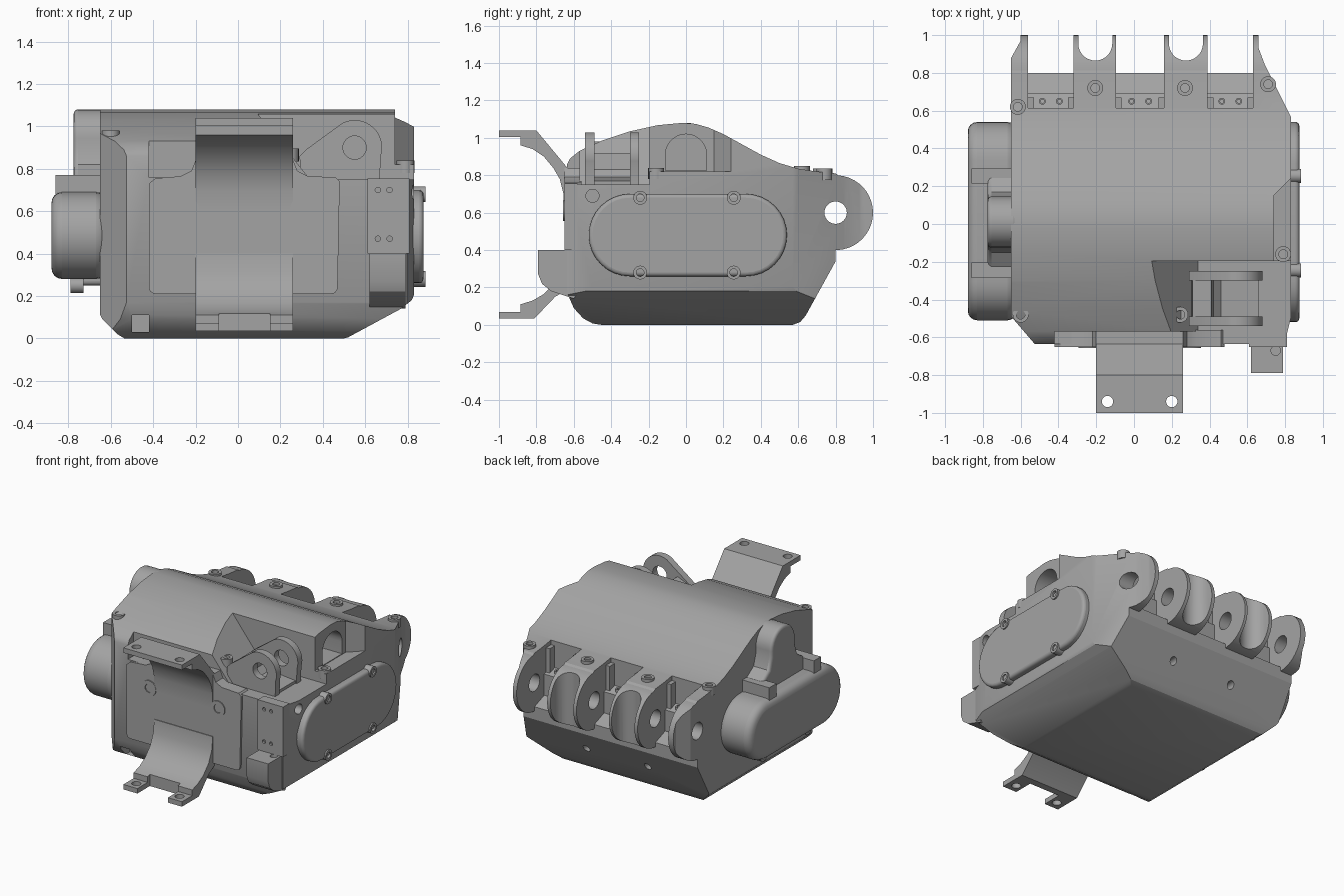
import bpy, bmesh, math
from mathutils import Vector, Matrix

cube = bpy.data.objects.get("Cube")
if cube:
    bpy.data.objects.remove(cube, do_unlink=True)

grey = bpy.data.materials.new("plain grey")
grey.use_nodes = True
COLOUR = (0.37, 0.37, 0.37, 1)
grey.diffuse_color = COLOUR
grey.node_tree.nodes["Principled BSDF"].inputs["Base Color"].default_value = COLOUR


def arc(cx, cy, r, a0, a1, n=14):
    angles = [math.radians(a0 + (a1 - a0) * i / n) for i in range(n + 1)]
    return [(cx + r * math.cos(a), cy + r * math.sin(a)) for a in angles]


def rect(u0, u1, v0, v1):
    return [(u0, v0), (u1, v0), (u1, v1), (u0, v1)]


def circle(cx, cy, r, n=24):
    return arc(cx, cy, r, 0, 360, n)[:-1]


def add(name, bm):
    bmesh.ops.recalc_face_normals(bm, faces=bm.faces)
    mesh = bpy.data.meshes.new(name)
    bm.to_mesh(mesh)
    bm.free()
    mesh.materials.append(grey)
    obj = bpy.data.objects.new(name, mesh)
    bpy.context.collection.objects.link(obj)
    return obj


def prism(name, axis, outline, a, b):
    """Extrude a 2D outline along an axis, from a to b."""
    place = {"x": lambda u, v, t: (t, u, v),
             "y": lambda u, v, t: (u, t, v),
             "z": lambda u, v, t: (u, v, t)}[axis]
    bm = bmesh.new()
    face = bm.faces.new([bm.verts.new(place(u, v, a)) for u, v in outline])
    moved = bmesh.ops.extrude_face_region(bm, geom=[face])["geom"]
    verts = [g for g in moved if isinstance(g, bmesh.types.BMVert)]
    bmesh.ops.translate(bm, verts=verts, vec=Vector(place(0, 0, b - a)))
    return add(name, bm)


def boolean(obj, cutters, operation="DIFFERENCE"):
    for c in cutters:
        mod = obj.modifiers.new("cut", "BOOLEAN")
        mod.operation, mod.solver, mod.object = operation, "EXACT", c
    deps = bpy.context.evaluated_depsgraph_get()
    mesh = bpy.data.meshes.new_from_object(obj.evaluated_get(deps))
    obj.modifiers.clear()
    obj.data = mesh
    for c in cutters:
        bpy.data.objects.remove(c, do_unlink=True)


def bevel(obj, width):
    mod = obj.modifiers.new("bevel", "BEVEL")
    mod.width, mod.segments = width, 4
    mod.limit_method, mod.angle_limit = "ANGLE", math.radians(50)


def screw(name, loc, direction, r=0.04):
    """Round screw head with a sunken socket, turned from a profile."""
    bm = bmesh.new()
    rings = [(r, -0.06), (r, 0), (r * 0.55, 0), (r * 0.55, -0.03)]
    verts = [bm.verts.new((u, 0, w)) for u, w in rings]
    edges = [bm.edges.new(p) for p in zip(verts, verts[1:])]
    bmesh.ops.spin(bm, geom=verts + edges, axis=(0, 0, 1), cent=(0, 0, 0),
                   angle=math.tau, steps=20)
    bmesh.ops.remove_doubles(bm, verts=bm.verts, dist=0.0001)
    bmesh.ops.holes_fill(bm, edges=[e for e in bm.edges if e.is_boundary], sides=0)
    turn = Vector((0, 0, 1)).rotation_difference(Vector(direction)).to_matrix().to_4x4()
    bm.transform(Matrix.Translation(loc) @ turn)
    return add(name, bm)


# Main shell: side profile trimmed by plan and front outlines
side = ([(-0.45, 0), (0.57, 0), (0.61, 0.015), (0.64, 0.05), (0.8, 0.34), (0.8, 0.4)]
        + arc(0.8, 0.6, 0.2, -86, 86, 20)
        + [(0.8, 0.81), (0.7, 0.82), (0.6, 0.835), (0.5, 0.865), (0.4, 0.91), (0.3, 0.965),
           (0.2, 1.02), (0.12, 1.055), (0.05, 1.075), (-0.02, 1.08), (-0.15, 1.068),
           (-0.3, 1.035), (-0.45, 0.985), (-0.57, 0.93), (-0.62, 0.89), (-0.635, 0.86),
           (-0.635, 0.17), (-0.6, 0.09), (-0.55, 0.035), (-0.5, 0.008)])
palm = prism("palm_shell", "x", side, -0.65, 0.83)
plan = prism("plan", "z", [(-0.65, -0.49), (-0.47, -0.7), (0.78, -0.7), (0.83, -0.5),
             (0.83, 0.57), (0.69, 0.85), (0.66, 0.93), (0.66, 1.1), (-0.6, 1.1),
             (-0.6, 0.97), (-0.65, 0.88)], -0.1, 1.2)
front = prism("front", "y", [(-0.52, -0.01), (0.46, -0.01), (0.52, 0.005), (0.77, 0.14),
              (0.82, 0.18), (0.84, 0.23), (0.84, 1.2), (-0.66, 1.2), (-0.66, 0.13),
              (-0.64, 0.09), (-0.57, 0.02)], -0.9, 1.2)
boolean(palm, [plan, front], "INTERSECT")

# Openings in the shell
cutters = [
    prism("thumb_notch", "y", [(0.34, 0.75), (0.95, 0.75), (0.95, 1.2), (-0.02, 1.2)], -0.8, -0.195),
    prism("side_step", "z", [(0.74, -0.25), (0.74, 0.15), (0.84, 0.25), (0.95, 0.25), (0.95, -0.25)], 0.82, 1.2),
    prism("arch_pocket", "x", [(-0.11, 0.825), (0.11, 0.825)] + arc(0, 0.91, 0.11, 0, 180), 0.5, 0.8),
    prism("strap_recess", "z", rect(-0.42, 0.48, -0.8, -0.57), 0.76, 1.2),
    prism("corner_pocket", "y", rect(-0.5, -0.42, 0.03, 0.11), -0.8, -0.5),
    prism("pivot_bore", "x", circle(0.8, 0.6, 0.06), -0.8, 0.8),
    prism("side_hole", "x", circle(-0.5, 0.69, 0.035), 0.78, 0.9),
]
slots = [(-0.56, -0.32), (-0.095, 0.16), (0.39, 0.63)]
for x0, x1 in slots:
    cutters.append(prism("finger_slot", "z", rect(x0, x1, 0.615, 1.2), 0.4, 1.2))
for x in (-0.205, 0.275):
    cutters.append(prism("fork", "z", [(x + 0.09, 1.2), (x - 0.09, 1.2)]
                         + arc(x, 0.955, 0.09, 180, 360), 0.1, 1.2))
    cutters.append(prism("drain", "y", circle(x, 0.2, 0.025), 0.64, 0.9))
boolean(palm, cutters)

# Ledges inside the finger slots
for x0, x1 in slots:
    mid = (x0 + x1) / 2
    prism("slot_ledge", "x", [(0.6, 0.39), (0.8, 0.39), (0.8, 0.43), (0.69, 0.47),
          (0.69, 0.62), (0.6, 0.65)], x0 - 0.01, x1 + 0.01)
    for dx in (-0.045, 0.045):
        screw("ledge_pin", (mid + dx, 0.65, 0.65), (0, 0, 1), 0.018)
    for x in (x0 + 0.015, x1 - 0.015):
        prism("slot_rib", "x", rect(0.6, 0.67, 0.4, 0.8), x - 0.015, x + 0.015)


def stadium(cy, cz, half, r):
    return arc(cy + half - r, cz, r, -90, 90, 16) + arc(cy - half + r, cz, r, 90, 270, 16)


# Side covers
cover = prism("side_cover", "x", stadium(0.01, 0.48, 0.53, 0.22), 0.8, 0.875)
bevel(cover, 0.02)
motor = prism("motor_housing", "x", stadium(0.015, 0.485, 0.525, 0.205), -0.88, -0.62)
bevel(motor, 0.05)
dome = prism("gear_dome", "x", [(-0.24, 0.25), (0.26, 0.25), (0.26, 0.76), (0.17, 0.82), (0.145, 0.9)]
             + arc(0.01, 0.945, 0.135, 0, 180) + [(-0.125, 0.9), (-0.15, 0.82), (-0.24, 0.76)], -0.775, -0.62)
bevel(dome, 0.02)
for y in (-0.245, 0.255):
    for z in (0.28, 0.68):
        screw("cover_screw", (0.885, y, z), (1, 0, 0), 0.037)
        screw("motor_screw", (-0.79, y, 0.25 if z < 0.5 else 0.73), (-1, 0, 0), 0.037)
    prism("motor_tab", "x", rect(y - 0.04, y + 0.04, 0.66, 0.77), -0.86, -0.64)

# Front plate with upper and lower mounting straps
plate = prism("front_plate", "y", arc(-0.39, 0.24, 0.03, 180, 270, 4)
              + arc(0.44, 0.24, 0.03, 270, 360, 4)
              + [(0.48, 0.74), (0.46, 0.76), (0.33, 0.765), (0.28, 0.79), (0.26, 0.84),
                 (-0.2, 0.84), (-0.22, 0.79), (-0.27, 0.765), (-0.39, 0.755), (-0.42, 0.73)],
              -0.65, -0.56)
upper = prism("upper_strap", "x", [(-1, 1.04), (-0.8, 1.04), (-0.56, 0.75), (-0.56, 0.6),
              (-0.655, 0.6), (-0.655, 0.7), (-0.675, 0.78), (-0.71, 0.84), (-0.76, 0.9),
              (-0.82, 0.94), (-0.885, 0.96), (-0.885, 1.005), (-1, 1.005)], -0.2, 0.26)
lower = prism("lower_strap", "x", [(-1, 0.035), (-0.81, 0.035), (-0.7, 0.15), (-0.58, 0.22),
              (-0.58, 0.4), (-0.655, 0.4), (-0.665, 0.31), (-0.7, 0.23), (-0.76, 0.165),
              (-0.82, 0.13), (-0.885, 0.11), (-0.885, 0.07), (-1, 0.07)], -0.2, 0.26)
for strap in (upper, lower):
    boolean(strap, [prism("strap_hole", "z", circle(x, -0.94, 0.03), -0.1, 1.2) for x in (-0.14, 0.2)])
boolean(lower, [prism("tab_gap", "z", rect(-0.09, 0.15, -1.1, -0.86), -0.1, 0.3)])
for x in (-0.24, 0.3):
    screw("plate_screw", (x, -0.657, 0.61), (0, -1, 0), 0.055)

# Front corner block and drilled plate
block = prism("corner_block", "x", [(-0.79, 0.4), (-0.79, 0.27), (-0.77, 0.22), (-0.72, 0.18),
              (-0.6, 0.14), (-0.56, 0.2), (-0.56, 0.4)], 0.62, 0.79)
boolean(block, [prism("block_hole", "z", circle(0.75, -0.67, 0.025), 0.3, 0.5)])
drilled = prism("drilled_plate", "y", rect(0.61, 0.81, 0.4, 0.755), -0.65, -0.58)
boolean(drilled, [prism("pin_hole", "y", circle(x, z, 0.013, 12), -0.7, -0.62)
                  for x in (0.66, 0.715) for z in (0.47, 0.7)])

# Thumb clevis
cheek = [(0.3, 0.74), (0.29, 0.86), (0.32, 0.89)] + arc(0.55, 0.9, 0.13, 115, -20) + [(0.67, 0.74)]
for y in (-0.54, -0.3):
    arm = prism("thumb_arm", "y", cheek, y, y + 0.05)
    boolean(arm, [prism("thumb_bore", "y", circle(0.55, 0.9, 0.055), y - 0.1, y + 0.1)])
prism("thumb_web", "y", [(0.3, 0.74), (0.66, 0.74), (0.66, 0.77), (0.46, 0.79), (0.42, 0.83),
      (0.41, 0.92), (0.31, 0.88)], -0.5, -0.29)

# Shell screws on the top
for x, y, z in ((-0.6, -0.48, 0.98), (0.245, -0.48, 0.895), (-0.615, 0.62, 0.85), (-0.205, 0.72, 0.835),
                (0.27, 0.72, 0.835), (0.71, 0.74, 0.835), (0.79, -0.16, 0.84)):
    screw("shell_screw", (x, y, z), (0, 0, 1), 0.042)

# Smooth curved faces, keep edges crisp
bpy.ops.object.select_all(action="DESELECT")
for obj in bpy.context.scene.objects:
    if obj.type == "MESH" and obj.data.materials and obj.data.materials[0] == grey:
        obj.select_set(True)
        bpy.context.view_layer.objects.active = obj
bpy.ops.object.shade_smooth_by_angle(angle=math.radians(28))
